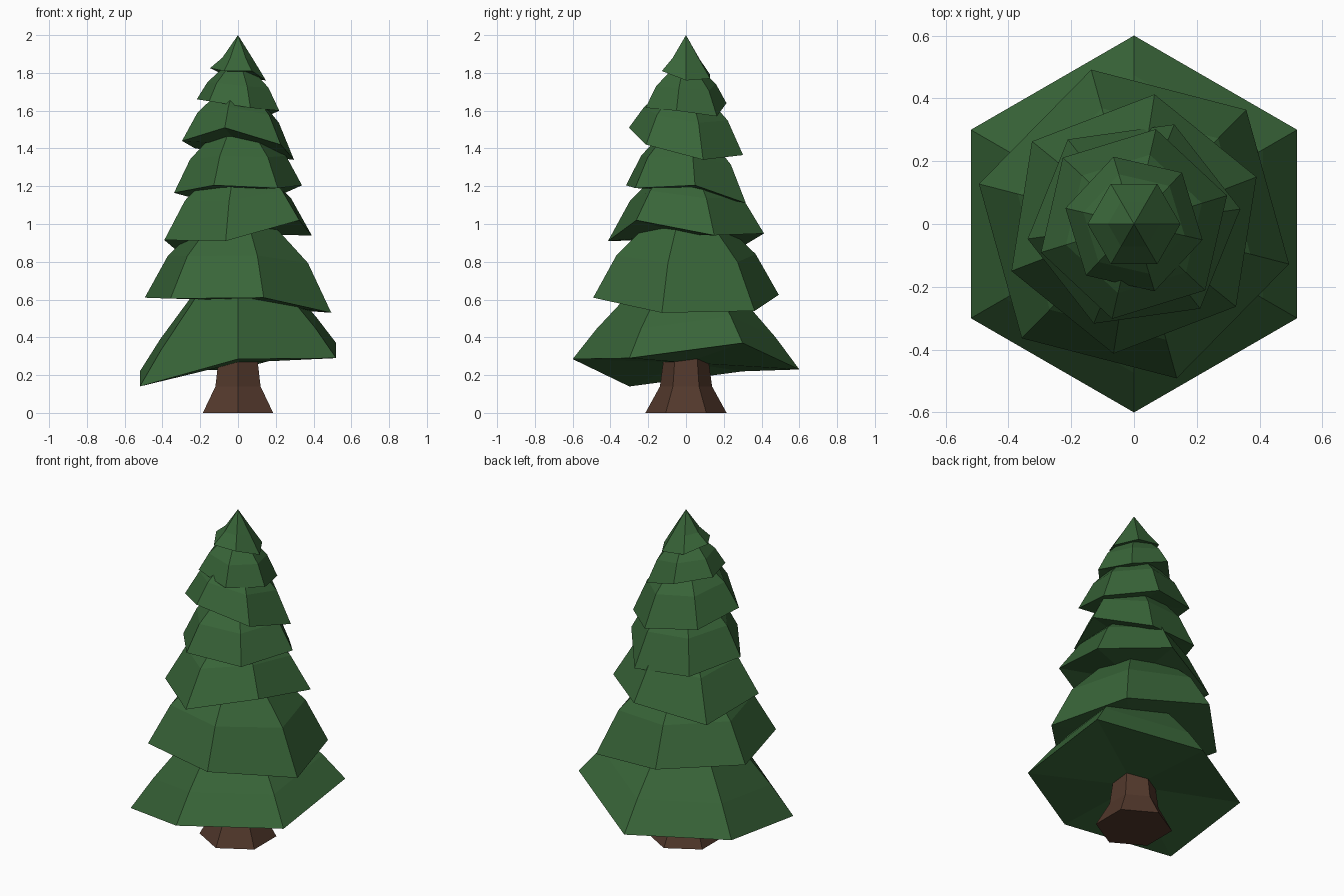
import bpy, bmesh
from math import sin, cos, radians

if "Cube" in bpy.data.objects:
    bpy.data.objects.remove(bpy.data.objects["Cube"])


def material(name, color):
    m = bpy.data.materials.new(name)
    m.diffuse_color = (*color, 1)
    m.use_nodes = True
    m.node_tree.nodes["Principled BSDF"].inputs["Base Color"].default_value = m.diffuse_color
    return m


green = material("needles", (0.04, 0.13, 0.04))
brown = material("bark", (0.085, 0.04, 0.025))


def stack(name, rings, tip, base_center, mat):
    """Six-sided solid through the rings, closed by a tip and a base fan."""
    bm = bmesh.new()
    loops = [[bm.verts.new(p) for p in ring] for ring in rings]
    n = len(loops[0])
    top, low = bm.verts.new(tip), bm.verts.new(base_center)
    for i in range(n):
        j = (i + 1) % n
        for a, b in zip(loops, loops[1:]):
            bm.faces.new((a[i], a[j], b[j], b[i]))
        bm.faces.new((loops[-1][i], loops[-1][j], top))
        bm.faces.new((loops[0][j], loops[0][i], low))
    bmesh.ops.recalc_face_normals(bm, faces=bm.faces)
    mesh = bpy.data.meshes.new(name)
    bm.to_mesh(mesh)
    bm.free()
    mesh.materials.append(mat)
    ob = bpy.data.objects.new(name, mesh)
    bpy.context.collection.objects.link(ob)


def ring(r, start, zs):
    return [(r * cos(radians(start + 60 * i)), r * sin(radians(start + 60 * i)), z)
            for i, z in enumerate(zs)]


# Flared trunk
stack("trunk", [ring(r, 90, [z] * 6) for r, z in
                ((0.215, 0), (0.138, 0.14), (0.118, 0.29), (0.11, 0.4))],
      (0, 0, 0.4), (0, 0, 0), brown)

# Branch tiers: radius, first corner angle, corner heights,
# shoulder scale, shoulder rise, how far the shoulder follows the corners, tip
tiers = [
    (0.60, 90, (0.23, 0.22, 0.14, 0.285, 0.29, 0.37), 0.79, 0.165, 0.8, 0.95),
    (0.51, 105.5, (0.625, 0.61, 0.605, 0.61, 0.53, 0.54), 0.75, 0.235, 0.5, 1.2),
    (0.418, 81, (0.95, 0.86, 0.915, 0.91, 1.02, 0.94), 0.72, 0.20, 0.5, 1.42),
    (0.342, 128, (1.13, 1.165, 1.205, 1.19, 1.205, 1.11), 0.75, 0.175, 0.5, 1.62),
    (0.31, 77, (1.365, 1.40, 1.44, 1.51, 1.42, 1.34), 0.73, 0.16, 0.5, 1.8),
    (0.224, 107, (1.64, 1.66, 1.65, 1.615, 1.60, 1.57), 0.74, 0.11, 0.5, 1.9),
    (0.148, 120, (1.79, 1.825, 1.81, 1.81, 1.76, 1.77), 0.56, 0.08, 0.2, 2.0),
]
for k, (r, start, zs, scale, rise, follow, tip) in enumerate(tiers):
    mean = sum(zs) / 6
    shoulder = [mean + rise + follow * (z - mean) for z in zs]
    stack(f"branch_tier_{k + 1}",
          [ring(r, start, zs), ring(r * scale, start, shoulder)],
          (0, 0, tip), (0, 0, mean + 0.01), green)
